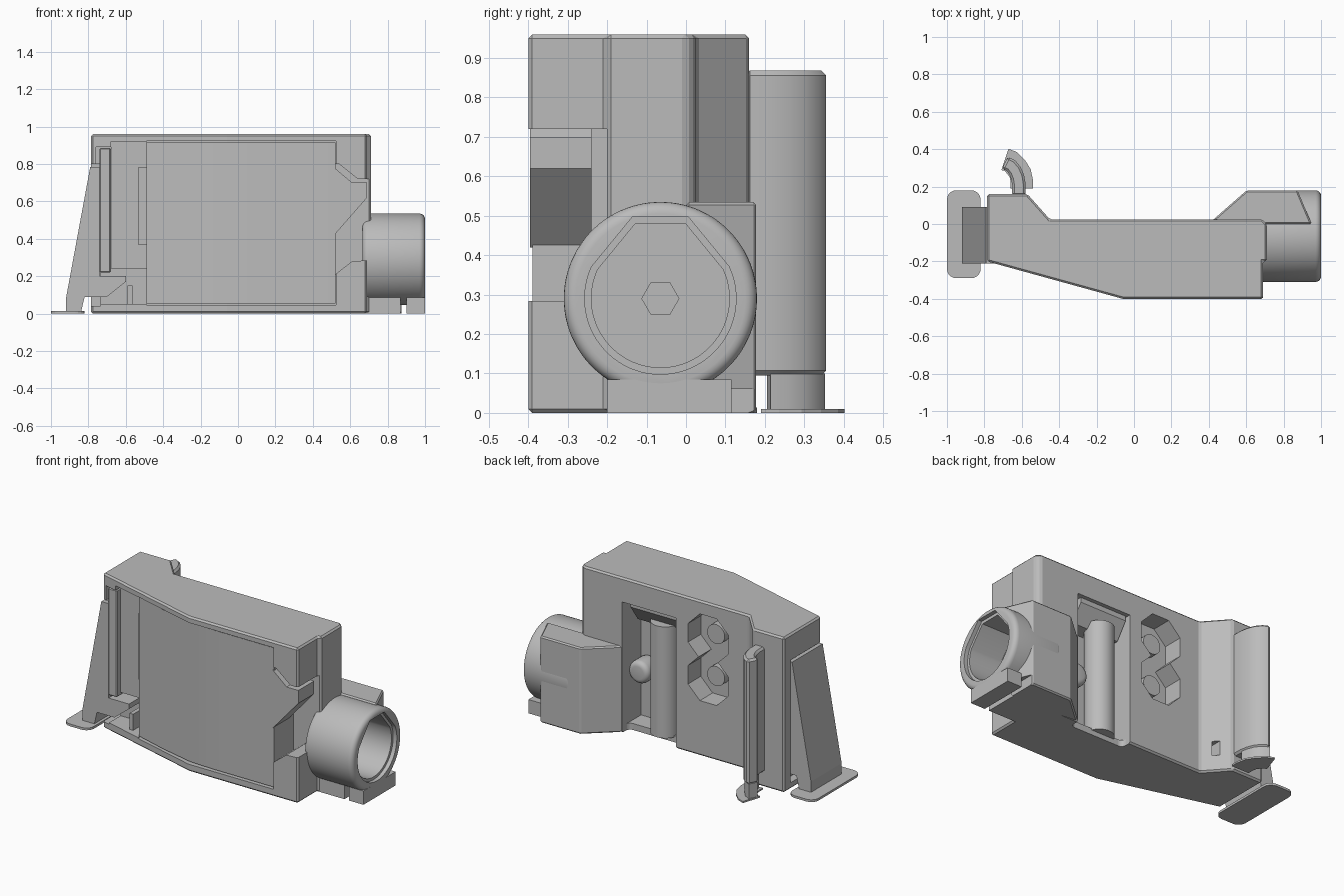
import bpy, bmesh, math
from mathutils import Vector

cube = bpy.data.objects.get("Cube")
if cube:
    bpy.data.objects.remove(cube, do_unlink=True)

grey = bpy.data.materials.new("plain grey")
grey.use_nodes = True
TONE = (0.5, 0.5, 0.5, 1)
grey.diffuse_color = TONE
for node in grey.node_tree.nodes:
    if node.type == 'BSDF_PRINCIPLED':
        node.inputs["Base Color"].default_value = TONE

AXES = {
    'x': lambda a, b, h: Vector((h, a, b)),
    'y': lambda a, b, h: Vector((a, h, b)),
    'z': lambda a, b, h: Vector((a, b, h)),
}
cutters = []


def prism(name, pts, lo, hi, axis='z', bevel=0, segments=1, corner=0):
    """Extrude an outline along an axis, with optional rounded corners and bevel."""
    place = AXES[axis]
    bm = bmesh.new()
    rings = [[bm.verts.new(place(a, b, h)) for a, b in pts] for h in (lo, hi)]
    bm.faces.new(rings[0])
    bm.faces.new(rings[1])
    n = len(pts)
    for i in range(n):
        j = (i + 1) % n
        bm.faces.new((rings[0][i], rings[0][j], rings[1][j], rings[1][i]))
    if corner:
        bm.edges.ensure_lookup_table()
        sides = [bm.edges.get((rings[0][i], rings[1][i])) for i in range(n)]
        bmesh.ops.bevel(bm, geom=sides, offset=corner, segments=5, profile=0.5,
                        affect='EDGES', clamp_overlap=True)
    bmesh.ops.recalc_face_normals(bm, faces=bm.faces)
    mesh = bpy.data.meshes.new(name)
    bm.to_mesh(mesh)
    bm.free()
    mesh.materials.append(grey)
    obj = bpy.data.objects.new(name, mesh)
    bpy.context.collection.objects.link(obj)
    if bevel:
        mod = obj.modifiers.new("bevel", 'BEVEL')
        mod.width, mod.segments = bevel, segments
        mod.limit_method, mod.angle_limit = 'ANGLE', math.radians(30)
    return obj


def box(name, x, y, z, bevel=0, corner=0):
    return prism(name, rect(x, y), z[0], z[1], 'z', bevel, 1, corner)


def rect(a, b):
    return [(a[0], b[0]), (a[1], b[0]), (a[1], b[1]), (a[0], b[1])]


def circle(a, b, r, n=64):
    return [(a + r * math.cos(math.tau * (i + .5) / n),
             b + r * math.sin(math.tau * (i + .5) / n)) for i in range(n)]


def strip(path, half):
    """Outline of a ribbon of constant width along a path."""
    left, right = [], []
    for i, p in enumerate(path):
        a, b = path[max(i - 1, 0)], path[min(i + 1, len(path) - 1)]
        d = (Vector(b) - Vector(a)).normalized() * half
        left.append((p[0] - d.y, p[1] + d.x))
        right.append((p[0] + d.y, p[1] - d.x))
    return left + right[::-1]


def cut(obj, *tools):
    for tool in tools:
        tool.hide_render = True
        if tool not in cutters:
            cutters.append(tool)
        mod = obj.modifiers.new("cut", 'BOOLEAN')
        mod.operation, mod.solver, mod.object = 'DIFFERENCE', 'EXACT', tool


def smooth(obj, angle=25):
    bpy.ops.object.select_all(action='DESELECT')
    obj.select_set(True)
    bpy.context.view_layer.objects.active = obj
    bpy.ops.object.shade_smooth_by_angle(angle=math.radians(angle))


# Main housing
FRONT = -0.40
body = prism("housing", [(-.785, -.20), (-.06, FRONT), (.69, FRONT), (.69, -.20), (.71, -.20),
                         (.71, 0), (.685, .025), (-.45, .025), (-.57, .16), (-.785, .16)],
             0, .96, 'z', .014)
cut(body,
    # left front pocket and the side notch for the stand
    prism("pocket_cutter", [(-.74, .05), (-.488, .05), (-.488, .92), (-.68, .92), (-.68, .89),
                            (-.76, .89), (-.76, .8), (-.74, .8)], -.6, -.1, 'y'),
    box("notch_cutter", (-1, -.735), (-.6, .1), (.04, .8)),
    # panel seat
    prism("panel_cutter", [(-.49, -.6), (.525, -.6), (.525, -.36), (-.06, -.36), (-.49, -.24)],
          .045, .922),
    # latch recess on the right
    prism("latch_cutter", [(.52, .21), (.61, .28), (.8, .29), (.8, .72), (.64, .72),
                           (.54, .80), (.52, .80)], -.6, -.2, 'y'),
    # rear slot with a notch through the floor
    box("slot_cutter", (.05, .42), (-.16, .2), (.04, .81)),
    box("floor_cutter", (.05, .42), (-.04, .2), (-.1, .1), 0, .03),
    # rear double octagon pocket
    prism("upper_octagon", circle(-.17, .74, .15, 8), -.1, .2, 'y'),
    prism("lower_octagon", circle(-.17, .48, .15, 8), -.1, .2, 'y'),
    box("small_slot_cutter", (-.525, -.495), (.03, .2), (.1, .19)))

# Front panel, pocket details and latch
panel = prism("front_panel", [(-.49, -.22), (-.49, -.268), (-.28, -.33), (-.06, -.382),
                              (.1, -.389), (.52, -.389), (.52, -.3)], .053, .915)
box("pocket_wall", (-.68, -.488), (-.18, -.09), (.24, .925))
box("pocket_post", (-.74, -.68), (-.215, -.09), (.22, .885), .006)
box("pocket_rail", (-.535, -.488), (-.21, -.09), (.37, .78))
box("pocket_peg", (-.59, -.565), (-.22, -.09), (.05, .15))
prism("latch", [(.515, .42), (.69, .62), (.69, .70), (.61, .70), (.515, .78)], -.395, -.24, 'y')

# Rear pocket details
for i, z in enumerate((.74, .48)):
    boss = prism("rear_boss_%d" % (i + 1), circle(-.17, z, .06, 32), -.11, -.05, 'y')
    smooth(boss)
column = prism("rear_column", circle(.19, -.07, .085, 40), .03, .72)
smooth(column)
prism("slot_hood", [(-.17, .82), (0, .82), (0, .78), (-.07, .68), (-.17, .68)], .06, .38, 'x')
knob = prism("slot_knob", circle(.36, .36, .07, 32), -.17, -.04, 'y', .03, 4)

# Socket tube with a flat-topped bore
CY, CZ, R = -.065, .29, .245
tube = prism("socket_tube", circle(CY, CZ, R, 96), .665, 1, 'x', .03, 5)


def bore(r):
    pts = []
    for i in range(49):
        t = math.radians(155 + 230 * i / 48)
        pts.append((CY + r * math.cos(t), CZ + r * math.sin(t)))
    k = r / .19
    return pts + [(CY + .07 * k, CZ + .205 * k), (CY - .07 * k, CZ + .205 * k)]


cut(tube, prism("mouth_cutter", bore(.192), .975, 1.2, 'x'),
    prism("bore_cutter", bore(.175), .76, 1.2, 'x'),
    prism("hex_cutter", [(CY + .047 * math.cos(math.radians(60 * i)),
                          CZ + .047 * math.sin(math.radians(60 * i))) for i in range(6)],
          .715, .9, 'x'))

# Blocks that carry the tube
clearance = prism("tube_cutter", circle(CY, CZ, R - .01, 64), .71, 1.2, 'x')
block = prism("rear_block", [(.42, .02), (.60, .178), (.875, .178), (.95, .0), (.6, .0)],
              .0, .535, 'z', .008)
cut(block, clearance, box("block_end_cutter", (.875, 1.2), (-.5, .5), (-.1, .06)))
cradle = box("tube_cradle", (.68, .87), (-.2, .12), (0, .1))
cut(cradle, clearance)
box("tube_foot", (.9, 1), (-.2, .115), (0, .085))

# Side stand and its foot
prism("side_stand", [(-.92, .005), (-.92, .08), (-.79, .785), (-.74, .785), (-.74, .20),
                     (-.60, .20), (-.60, .17), (-.70, .09), (-.82, .09), (-.84, .005)],
      -.21, .09, 'y')
box("stand_foot", (-1, -.82), (-.29, .18), (0, .014), 0, .05)

# Curved rear post, pin and foot
path = [(-.615, .15), (-.615, .21), (-.622, .25), (-.636, .285), (-.658, .312), (-.69, .328)]
posts = [prism("rear_post", strip(path, .036), .095, .868, 'z', .012),
         prism("post_pin", strip(path[1:], .028), .005, .1)]
base = [(-.6, .19), (-.6, .23), (-.608, .27), (-.63, .305), (-.66, .335), (-.69, .345)]
prism("post_foot", strip(base, .06), 0, .01)

# Bake the modifiers, then drop the cutters
for obj in list(bpy.context.scene.objects):
    if obj.type == 'MESH' and obj.modifiers and obj not in cutters:
        deps = bpy.context.evaluated_depsgraph_get()
        baked = bpy.data.meshes.new_from_object(obj.evaluated_get(deps))
        obj.modifiers.clear()
        obj.data = baked
for tool in cutters:
    bpy.data.objects.remove(tool, do_unlink=True)
for obj in [panel, tube, knob] + posts:
    smooth(obj)
